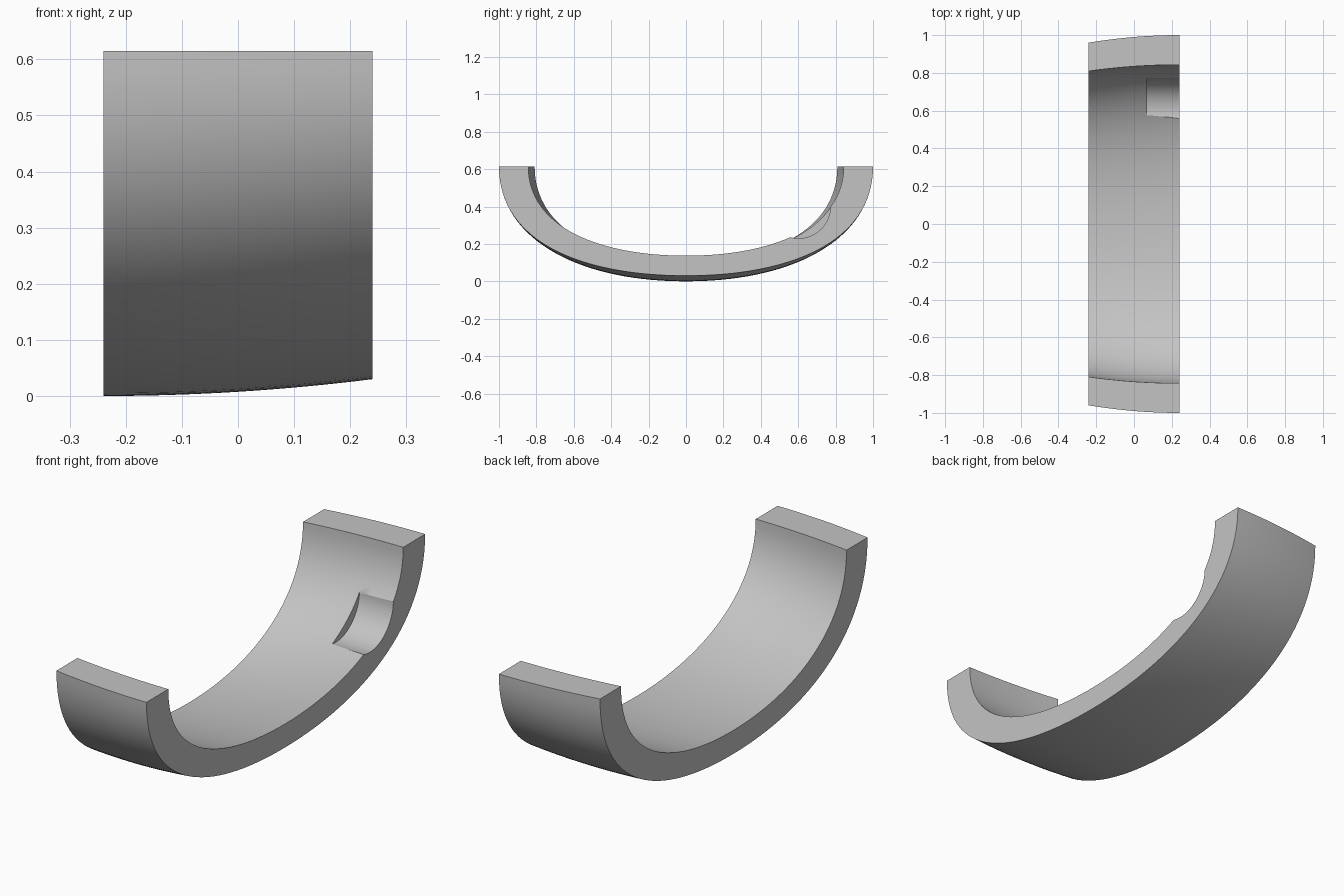
import bpy, bmesh, math

if "Cube" in bpy.data.objects:
    bpy.data.objects.remove(bpy.data.objects["Cube"])

HALF_X, TOP = 0.24, 0.615
STEPS, COLS = 64, 16

grey = bpy.data.materials.new("plain grey")
grey.diffuse_color = (0.55, 0.55, 0.55, 1)
grey.use_nodes = True
grey.node_tree.nodes["Principled BSDF"].inputs["Base Color"].default_value = grey.diffuse_color


def half_curve(pts, n):
    """Cubic curve from the bottom centre up to the rim."""
    out = []
    for i in range(n + 1):
        t = i / n
        w = ((1 - t) ** 3, 3 * t * (1 - t) ** 2, 3 * t * t * (1 - t), t ** 3)
        out.append(tuple(sum(k * p[a] for k, p in zip(w, pts)) for a in (0, 1)))
    return out


def u_profile(pts):
    """Mirror the half curve into a full U shape."""
    half = half_curve(pts, STEPS // 2)
    return [(-y, z) for y, z in half[:0:-1]] + half


outer = u_profile([(0, 0.03), (0.55, 0.03), (1.0, 0.205), (1.0, TOP)])
inner = u_profile([(0, 0.137), (0.45, 0.137), (0.843, 0.282), (0.843, TOP)])


def place(bm, profile, t):
    """One U section: narrower and deeper towards the left side."""
    x = -HALF_X + 2 * HALF_X * t
    width = 1 - 0.04 * (1 - t) ** 2
    drop = 0.03 * (1 - t * t)
    bottom = min(z for _, z in profile)
    deep = (TOP - bottom + drop) / (TOP - bottom)
    return [bm.verts.new((x, y * width, TOP - (TOP - z) * deep)) for y, z in profile]


# Curved band
bm = bmesh.new()
loops = []
for c in range(COLS + 1):
    t = c / COLS
    loops.append(place(bm, outer, t) + place(bm, inner, t)[::-1])
n = len(loops[0])
for a, b in zip(loops, loops[1:]):
    for i in range(n):
        j = (i + 1) % n
        bm.faces.new((a[i], a[j], b[j], b[i]))
for ring in (loops[0], loops[-1]):
    for i in range(STEPS):
        bm.faces.new((ring[i], ring[i + 1], ring[n - 2 - i], ring[n - 1 - i]))
bmesh.ops.recalc_face_normals(bm, faces=bm.faces)
mesh = bpy.data.meshes.new("curved_band")
bm.to_mesh(mesh)
bm.free()
band = bpy.data.objects.new("curved_band", mesh)
bpy.context.collection.objects.link(band)
mesh.materials.append(grey)

# Round cutter for the pocket inside the back wall, open on the right side
bpy.ops.mesh.primitive_cylinder_add(vertices=64, radius=0.17, depth=0.33,
                                    location=(0.07 + 0.165, 0.602, 0.40),
                                    rotation=(0, math.pi / 2, 0))
cutter = bpy.context.object
cutter.name = "pocket_cutter"
cutter.data.materials.append(grey)
cutter.hide_render = True
cutter.hide_set(True)

cut = band.modifiers.new("pocket", 'BOOLEAN')
cut.operation = 'DIFFERENCE'
cut.solver = 'EXACT'
cut.object = cutter

# Bake the cut, then smooth the curved faces
bpy.context.view_layer.objects.active = band
band.select_set(True)
bpy.ops.object.modifier_apply(modifier=cut.name)
bpy.data.objects.remove(cutter)
bpy.ops.object.shade_smooth_by_angle(angle=math.radians(30))
